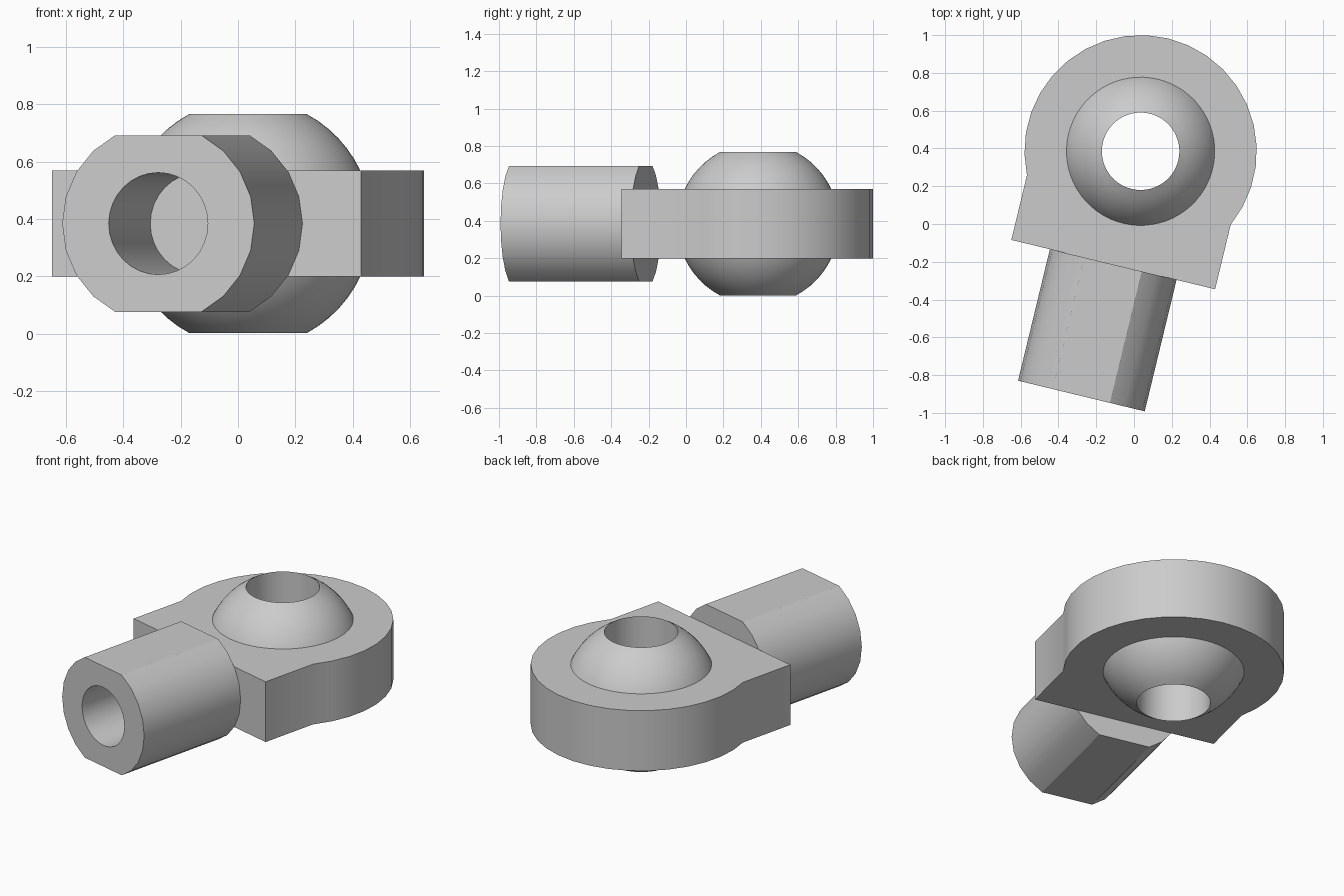
import bpy, bmesh
from math import sin, cos, asin, pi, radians, sqrt
from mathutils import Matrix

cube = bpy.data.objects.get("Cube")
if cube:
    bpy.data.objects.remove(cube, do_unlink=True)

# Dimensions, local to the ball centre
PLACE = Matrix.Translation((0.035, 0.385, 0.384)) @ Matrix.Rotation(radians(-13.6), 4, 'Z')
RING_R, HALF_W, HALF_H = 0.615, 0.555, 0.185
BALL_R, BORE_R = 0.434, 0.205
SHANK_R, SHANK_FLAT = 0.345, 0.308
FACE_Y, END_Y, BORE_DEPTH = -0.617, -1.333, 0.617

steel = bpy.data.materials.new("grey metal")
steel.use_nodes = True
GREY = (0.6, 0.6, 0.6, 1)
steel.diffuse_color = GREY
steel.node_tree.nodes["Principled BSDF"].inputs["Base Color"].default_value = GREY


def arc(radius, start, end, steps):
    angles = [start + (end - start) * i / steps for i in range(steps + 1)]
    return [(radius * cos(a), radius * sin(a)) for a in angles]


def make_object(name, bm):
    bmesh.ops.recalc_face_normals(bm, faces=bm.faces)
    mesh = bpy.data.meshes.new(name)
    bm.to_mesh(mesh)
    bm.free()
    mesh.materials.append(steel)
    obj = bpy.data.objects.new(name, mesh)
    bpy.context.collection.objects.link(obj)
    obj.matrix_world = PLACE
    return obj


def prism(name, outline, low, high, along_y=False):
    """Extrude an outline along z, or an x-z outline along y."""
    bm = bmesh.new()
    place = (lambda a, b, d: (a, d, b)) if along_y else (lambda a, b, d: (a, b, d))
    face = bm.faces.new([bm.verts.new(place(a, b, low)) for a, b in outline])
    grown = bmesh.ops.extrude_face_region(bm, geom=[face])["geom"]
    verts = [v for v in grown if isinstance(v, bmesh.types.BMVert)]
    bmesh.ops.translate(bm, verts=verts, vec=place(0, 0, high - low))
    return make_object(name, bm)


def activate(obj):
    bpy.ops.object.select_all(action='DESELECT')
    obj.select_set(True)
    bpy.context.view_layer.objects.active = obj


def cut(obj, cutter):
    cutter.hide_render = True
    bpy.context.view_layer.update()
    mod = obj.modifiers.new("bore", 'BOOLEAN')
    mod.operation, mod.solver, mod.object = 'DIFFERENCE', 'EXACT', cutter
    activate(obj)
    bpy.ops.object.modifier_apply(modifier=mod.name)
    bpy.data.objects.remove(cutter, do_unlink=True)


# Housing: round eye running into a square shoulder
meet = asin(sqrt(RING_R ** 2 - HALF_W ** 2) / RING_R)
outline = arc(RING_R, -meet, pi + meet, 22) + [(-HALF_W, FACE_Y), (HALF_W, FACE_Y)]
housing = prism("housing", outline, -HALF_H, HALF_H)
cut(housing, prism("socket_cutter", arc(0.385, 0, 2 * pi, 64)[:-1], -1, 1))

# Shank: round bar with flats above and below, and a blind bore in its end
edge = asin(SHANK_FLAT / SHANK_R)
section = arc(SHANK_R, -edge, edge, 8) + arc(SHANK_R, pi - edge, pi + edge, 8)
shank = prism("shank", section, END_Y, FACE_Y, along_y=True)
cut(shank, prism("shank_bore_cutter", arc(0.178, 0, 2 * pi, 32)[:-1],
                 END_Y - 0.1, END_Y + BORE_DEPTH, along_y=True))

# Swivel ball: turned profile closed by its straight bore
tilt = pi / 2 - asin(BORE_R / BALL_R)
profile = arc(BALL_R, -tilt, tilt, 20)
bm = bmesh.new()
points = [bm.verts.new((r, 0, z)) for r, z in profile]
edges = [bm.edges.new((p, points[(i + 1) % len(points)])) for i, p in enumerate(points)]
bmesh.ops.spin(bm, geom=points + edges, axis=(0, 0, 1), cent=(0, 0, 0),
               angle=2 * pi, steps=64, use_merge=True)
bmesh.ops.remove_doubles(bm, verts=bm.verts, dist=1e-4)
ball = make_object("swivel_ball", bm)

for part in (housing, shank, ball):
    activate(part)
    bpy.ops.object.shade_smooth_by_angle(angle=radians(30))
